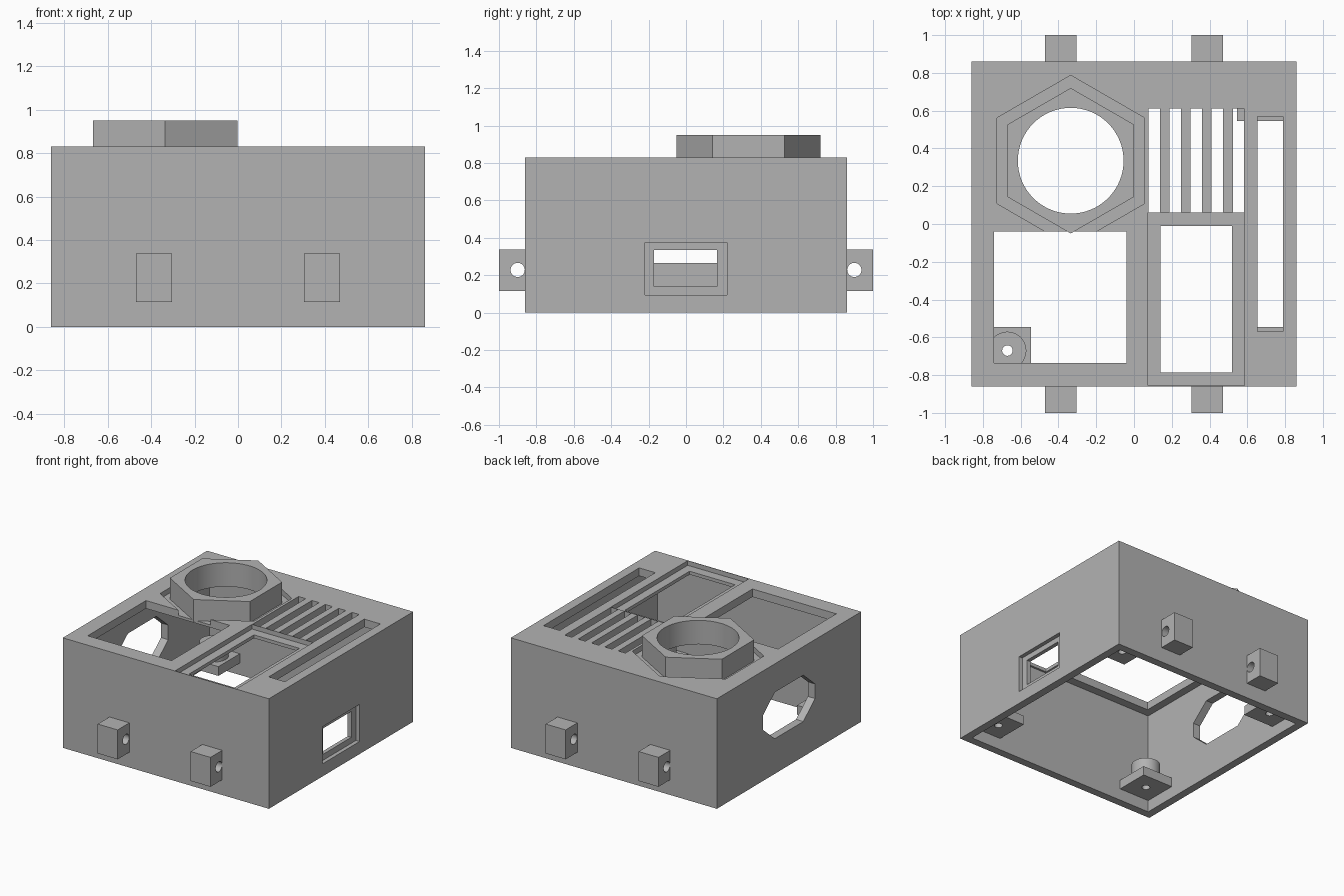
import bpy, bmesh, math
from mathutils import Matrix

default = bpy.data.objects.get("Cube")
if default:
    bpy.data.objects.remove(default, do_unlink=True)

grey = bpy.data.materials.new("plain_grey")
grey.use_nodes = True
grey.diffuse_color = (0.45, 0.45, 0.45, 1)
grey.node_tree.nodes["Principled BSDF"].inputs["Base Color"].default_value = (0.45, 0.45, 0.45, 1)


def finish(name, bm):
    bmesh.ops.recalc_face_normals(bm, faces=bm.faces[:])
    mesh = bpy.data.meshes.new(name)
    bm.to_mesh(mesh)
    bm.free()
    mesh.materials.append(grey)
    obj = bpy.data.objects.new(name, mesh)
    bpy.context.scene.collection.objects.link(obj)
    return obj


def box(name, x, y, z):
    """Box from (low, high) ranges."""
    bm = bmesh.new()
    bmesh.ops.create_cube(bm, size=1)
    for v in bm.verts:
        v.co = [r[0] if c < 0 else r[1] for c, r in zip(v.co, (x, y, z))]
    return finish(name, bm)


def prism(name, center, radius, depth, sides=64, axis="Z", turn=0):
    bm = bmesh.new()
    bmesh.ops.create_cone(bm, cap_ends=True, segments=sides, radius1=radius,
                          radius2=radius, depth=depth)
    rot = Matrix.Rotation(math.radians(turn), 4, "Z")
    if axis == "X":
        rot = Matrix.Rotation(math.pi / 2, 4, "Y") @ rot
    bm.transform(Matrix.Translation(center) @ rot)
    return finish(name, bm)


def combine(obj, tools, operation="DIFFERENCE"):
    """Apply a boolean with each tool, then discard the tools."""
    for tool in tools:
        mod = obj.modifiers.new("cut", "BOOLEAN")
        mod.operation = operation
        mod.solver = "EXACT"
        mod.object = tool
        graph = bpy.context.evaluated_depsgraph_get()
        mesh = bpy.data.meshes.new_from_object(obj.evaluated_get(graph))
        obj.modifiers.clear()
        obj.data = mesh
        bpy.data.objects.remove(tool, do_unlink=True)


def smooth(obj):
    bpy.ops.object.select_all(action="DESELECT")
    obj.select_set(True)
    bpy.context.view_layer.objects.active = obj
    bpy.ops.object.shade_smooth_by_angle(angle=math.radians(30))


def hexagon(name, radius, low, high):
    bm = bmesh.new()
    ring = [bm.verts.new((NX + radius * math.sin(k * math.pi / 3),
                          NY + radius * math.cos(k * math.pi / 3), low)) for k in range(6)]
    face = bm.faces.new(ring)
    top = bmesh.ops.extrude_face_region(bm, geom=[face])["geom"]
    for v in top:
        if isinstance(v, bmesh.types.BMVert):
            v.co.z = high
    return finish(name, bm)


W, H, INNER, ROOF = 0.86, 0.83, 0.8, 0.77
NX, NY, BORE = -0.335, 0.335, 0.28

# Shell open at the bottom
shell = box("housing_shell", (-W, W), (-W, W), (0, H))
through = (0.6, 1)
cuts = [
    box("cavity", (-INNER, INNER), (-INNER, INNER), (-0.1, ROOF)),
    box("square_opening", (-0.74, -0.04), (-0.735, -0.04), through),
    box("panel_recess", (0.075, 0.585), (-0.856, 0.06), (0.795, 1)),
    box("panel_opening", (0.14, 0.52), (-0.785, -0.01), through),
    box("side_slot", (0.655, 0.79), (-0.57, 0.57), through),
    hexagon("collar_recess", 0.452, 0.79, 1),
    prism("bore", (NX, NY, 0.8), BORE, 0.4),
    box("port_recess", (0.83, 1), (-0.22, 0.22), (0.095, 0.375)),
    box("port_opening", (0.7, 1), (-0.17, 0.165), (0.14, 0.335)),
]
# Vent slots
for k in range(5):
    x = 0.077 + 0.1115 * k
    cuts.append(box("vent_slot", (x, x + 0.06), (0.062, 0.612), through))

# Chamfered eight-sided opening in one side wall
bm = bmesh.new()
quarter = [(0.31, 0.055), (0.17, 0.175)]
outline = (quarter + [(-y, z) for y, z in reversed(quarter)]
           + [(-y, -z) for y, z in quarter] + [(y, -z) for y, z in reversed(quarter)])
face = bm.faces.new([bm.verts.new((-1, y, 0.44 + z)) for y, z in outline])
for g in bmesh.ops.extrude_face_region(bm, geom=[face])["geom"]:
    if isinstance(g, bmesh.types.BMVert):
        g.co.x = -0.7
cuts.append(finish("side_opening", bm))
combine(shell, cuts)
smooth(shell)

# Hexagonal collar around the bore
collar = hexagon("hex_collar", 0.385, 0.78, 0.95)
combine(collar, [prism("bore", (NX, NY, 0.86), BORE, 0.6)])
smooth(collar)

# Drilled lugs on the front and back
for side, sy in (("front", -1), ("back", 1)):
    for hand, x in (("right", -0.3875), ("left", 0.3875)):
        lug = box(f"{side}_{hand}_lug", (x - 0.083, x + 0.083),
                  sorted((sy * 0.85, sy * 1.0)), (0.115, 0.337))
        combine(lug, [prism("pin_hole", (x, sy * 0.9, 0.228), 0.038, 0.4, 32, "X")])
        smooth(lug)

# Screw tabs with bosses in the inner corners
for sx in (-1, 1):
    for sy in (-1, 1):
        name = f"{'front' if sy < 0 else 'back'}_{'right' if sx < 0 else 'left'}_screw_tab"
        tab = box(name, sorted((sx * 0.545, sx * 0.82)), sorted((sy * 0.545, sy * 0.82)), (0.09, 0.16))
        at = (sx * 0.67, sy * 0.67)
        combine(tab, [prism("boss", (*at, 0.2), 0.1, 0.14, 48)], "UNION")
        combine(tab, [prism("screw_hole", (*at, 0.2), 0.028, 0.6, 24)])
        smooth(tab)
